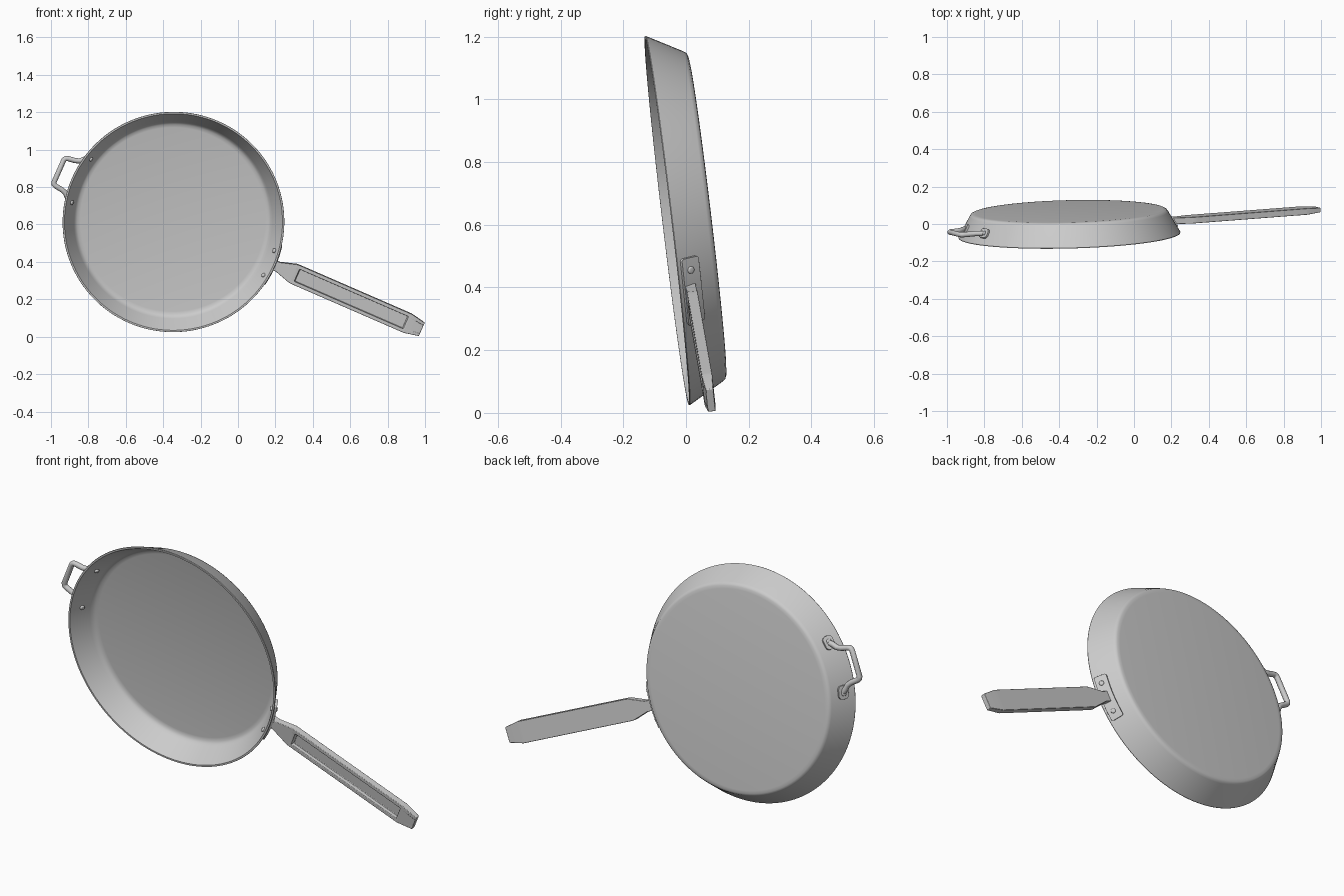
import bpy, bmesh, math
from mathutils import Matrix, Vector

if "Cube" in bpy.data.objects:
    bpy.data.objects.remove(bpy.data.objects["Cube"])

# Pan frame: local Z out of the opening, local X along the long handle, rim at Z = 0
H, U = Vector((1, 0.025, 0)), Vector((0, -0.119, 1))
N = H.cross(U).normalized()
A = math.radians(-23.5)
X = (math.cos(A) * H + math.sin(A) * U)
X = (X - N * X.dot(N)).normalized()
Y = N.cross(X)
FRAME = Matrix((X, Y, N)).transposed().to_4x4()
FRAME.translation = (-0.345, -0.061, 0.613)
SLOPE = 0.064 / 0.118
WALL_N = Vector((1, 0, -SLOPE)).normalized()


def wall_r(z):
    return 0.594 + SLOPE * z


def finish(name, bm, bevel=0.0, angle=35):
    bmesh.ops.recalc_face_normals(bm, faces=bm.faces)
    me = bpy.data.meshes.new(name)
    bm.to_mesh(me)
    bm.free()
    ob = bpy.data.objects.new(name, me)
    bpy.context.collection.objects.link(ob)
    ob.matrix_world = FRAME
    smooth(ob, angle)
    if bevel:
        b = ob.modifiers.new("bevel", 'BEVEL')
        b.width, b.segments, b.limit_method = bevel, 2, 'ANGLE'
        b.angle_limit = math.radians(30)
    return ob


def smooth(ob, angle):
    bpy.ops.object.select_all(action='DESELECT')
    ob.select_set(True)
    bpy.context.view_layer.objects.active = ob
    bpy.ops.object.shade_smooth_by_angle(angle=math.radians(angle))


def loft(name, sections, bevel=0.0):
    bm = bmesh.new()
    rings = [[bm.verts.new(p) for p in s] for s in sections]
    for a, b in zip(rings, rings[1:]):
        for i in range(len(a)):
            j = (i + 1) % len(a)
            bm.faces.new((a[i], a[j], b[j], b[i]))
    bm.faces.new(rings[0])
    bm.faces.new(rings[-1])
    return finish(name, bm, bevel)


def wall_plate(name, mid, half_len, depth, half_h, corner, thick):
    """Plate with rounded corners hugging the sloped wall."""
    secs = []
    straight = half_len - corner
    ss = [straight + corner * math.sin(math.radians(k)) for k in (0, 30, 55, 75, 90)]
    flat = [straight * k / 4 for k in range(-3, 4)]
    for s in [-v for v in reversed(ss)] + flat + ss:
        e = max(0, abs(s) - straight)
        hh = half_h - corner + math.sqrt(max(0, corner**2 - e**2)) + 0.0005
        a = mid + s / wall_r(depth)
        ring = []
        for sz, off in ((-1, -0.004), (1, -0.004), (1, thick), (-1, thick)):
            z = depth + sz * hh
            p = Vector((wall_r(z), 0, z)) + WALL_N * off
            ring.append(Matrix.Rotation(a, 3, 'Z') @ p)
        secs.append(ring)
    return loft(name, secs, 0.002)


def rivet(name, ang, depth):
    """Pin through the wall with rounded heads inside and out."""
    bm = bmesh.new()
    bmesh.ops.create_cone(bm, cap_ends=True, segments=20, radius1=0.012, radius2=0.012, depth=0.036)
    caps = [e for e in bm.edges if abs(e.verts[0].co.z - e.verts[1].co.z) < 1e-5]
    bmesh.ops.bevel(bm, geom=caps, offset=0.005, segments=3, profile=0.5, affect='EDGES')
    rot = WALL_N.to_track_quat('Z', 'Y').to_matrix().to_4x4()
    pos = Vector((wall_r(depth), 0, depth)) + WALL_N * -0.001
    bm.transform(Matrix.Rotation(ang, 4, 'Z') @ Matrix.Translation(pos) @ rot)
    return finish(name, bm)


# Pan body: lathed shell
profile = [(0, -.130), (.500, -.130), (.515, -.1285), (.525, -.124), (.531, -.115),
           (.593, -.003), (.592, 0), (.583, 0), (.581, -.003),
           (.531, -.095), (.523, -.107), (.512, -.115), (.495, -.118), (0, -.118)]
bm = bmesh.new()
vs = [bm.verts.new((r, 0, z)) for r, z in profile]
es = [bm.edges.new(p) for p in zip(vs, vs[1:])]
bmesh.ops.spin(bm, geom=vs + es, cent=(0, 0, 0), axis=(0, 0, 1), angle=2 * math.pi, steps=128)
bmesh.ops.remove_doubles(bm, verts=bm.verts, dist=1e-5)
finish("pan_body", bm, angle=40)

# Long handle: bar with a recessed groove on the front: x, half width, top z, bottom z, groove depth
stations = [(.572, .027, -.020, -.054, 0), (.610, .027, -.020, -.054, 0),
            (.700, .054, -.020, -.054, 0), (.722, .055, -.020, -.054, 0),
            (.726, .055, -.020, -.054, .022), (1.355, .055, -.020, -.054, .022),
            (1.359, .055, -.020, -.054, 0), (1.370, .055, -.020, -.054, 0),
            (1.452, .039, -.026, -.050, 0)]
secs = []
for x, w, t, b, g in stations:
    k = w * 0.64
    half = [(w, b), (w, t), (k, t), (k, t - g)]
    ring = half + [(-y, z) for y, z in reversed(half)]
    secs.append([(x, y, z) for y, z in ring])
loft("long_handle", secs, 0.003)

# Long handle mounting plate and rivets
wall_plate("handle_plate", 0, 0.113, -0.040, 0.027, 0.008, 0.012)
for s in (-1, 1):
    rivet("handle_rivet", s * 0.128, -0.038)

# Helper loop: bent rod opposite the long handle
half = [(-.545, .128, -.062), (-.570, .112, -.062), (-.588, .094, -.061), (-.612, .086, -.059),
        (-.650, .081, -.058), (-.662, .077, -.058), (-.668, .066, -.058)]
path = half + [(x, -y, z) for x, y, z in reversed(half)]
cu = bpy.data.curves.new("helper_loop", 'CURVE')
cu.dimensions = '3D'
cu.bevel_depth, cu.bevel_resolution, cu.use_fill_caps = 0.014, 4, True
sp = cu.splines.new('POLY')
sp.points.add(len(path) - 1)
for p, co in zip(sp.points, path):
    p.co = (*co, 1)
loop = bpy.data.objects.new("helper_loop", cu)
bpy.context.collection.objects.link(loop)
loop.matrix_world = FRAME

# Helper loop lugs and rivets
for s in (-1, 1):
    wall_plate("helper_lug", math.pi + s * 0.222, 0.034, -0.060, 0.023, 0.018, 0.010)
    rivet("helper_rivet", math.pi + s * 0.232, -0.060)
